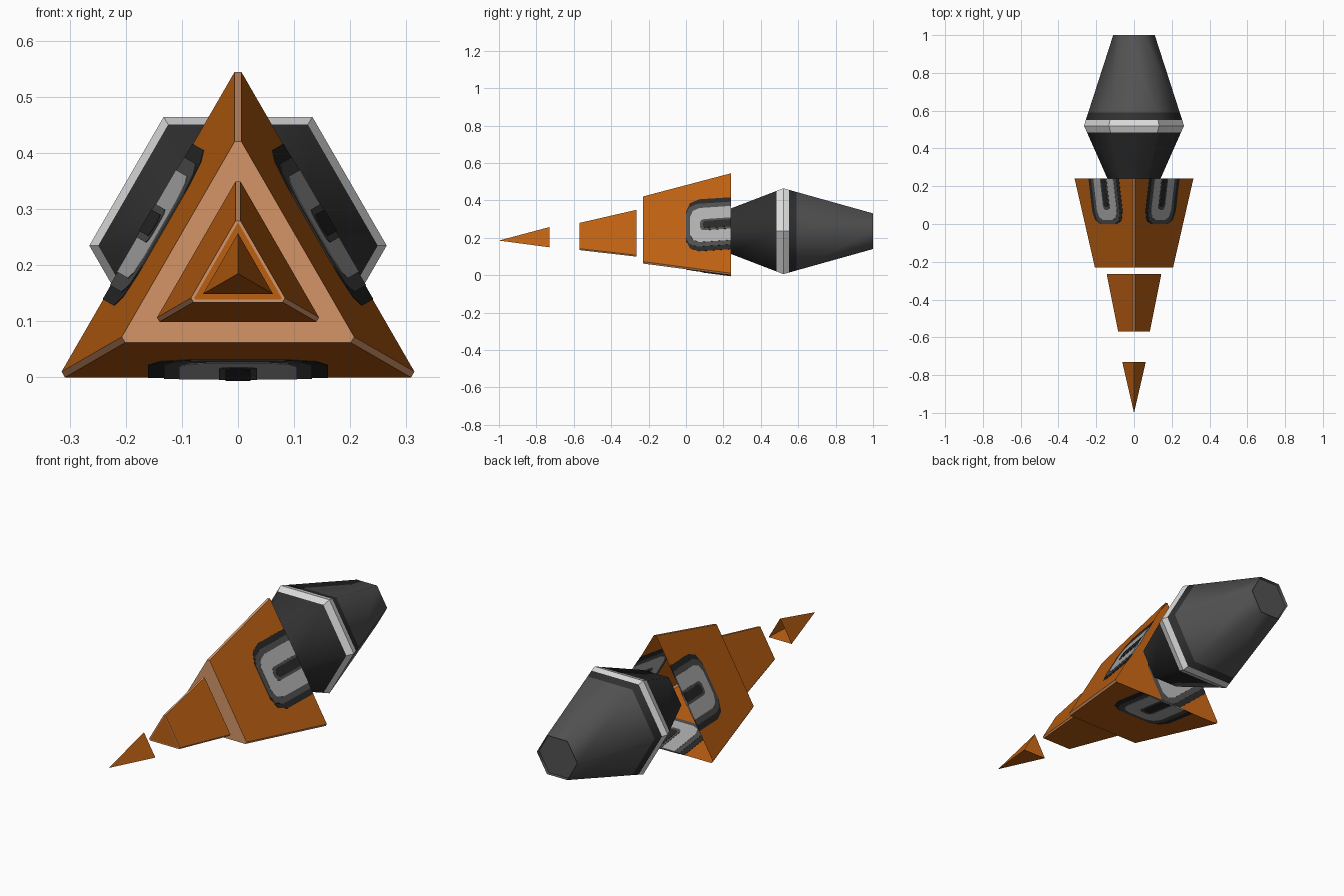
import bpy, bmesh, math
from mathutils import Vector

if "Cube" in bpy.data.objects:
    bpy.data.objects.remove(bpy.data.objects["Cube"])

ZC = 0.185          # axis height of the triangular hull
S3 = math.sqrt(3)


def material(name, r, g, b):
    m = bpy.data.materials.new(name)
    m.diffuse_color = (r, g, b, 1)
    m.use_nodes = True
    m.node_tree.nodes["Principled BSDF"].inputs["Base Color"].default_value = m.diffuse_color
    return m


ORANGE = material("orange", 0.50, 0.115, 0.006)
TAN = material("pale orange trim", 0.66, 0.30, 0.14)
BLACK = material("near black", 0.022, 0.022, 0.022)
DARK = material("dark grey", 0.075, 0.075, 0.075)
FRONT = material("engine charcoal", 0.030, 0.030, 0.030)
REAR = material("engine grey", 0.085, 0.085, 0.085)
LIGHT = material("light grey", 0.42, 0.42, 0.42)
WHITE = material("pale grey band", 0.72, 0.72, 0.72)


def finish(name, bm, mats):
    mesh = bpy.data.meshes.new(name)
    bm.to_mesh(mesh)
    bm.free()
    for m in mats:
        mesh.materials.append(m)
    ob = bpy.data.objects.new(name, mesh)
    bpy.context.collection.objects.link(ob)
    return ob


def triangle(r, y, c):
    """Triangle of inradius r with its corners chamfered by c."""
    corners = [Vector((2 * r * math.cos(a), y, ZC + 2 * r * math.sin(a)))
               for a in (math.radians(90 + 120 * k) for k in range(3))]
    pts = []
    for k in range(3):
        p = corners[k]
        for q in (corners[k - 1], corners[(k + 1) % 3]):
            pts.append(p + (q - p).normalized() * c)
    return pts


def hull_section(name, y0, r0, y1, r1, c, inner=None):
    """Tapered shell, open at the back, trimmed edges and closed front."""
    bm = bmesh.new()
    a = [bm.verts.new(p) for p in triangle(r0, y0, c)]
    b = [bm.verts.new(p) for p in triangle(r1, y1, c)]
    for i in range(6):
        j = (i + 1) % 6
        f = bm.faces.new((a[i], b[i], b[j], a[j]))
        f.material_index = 1 if i % 2 == 0 else 0
    cap = bm.faces.new(a)
    cap.material_index = 1
    bmesh.ops.recalc_face_normals(bm, faces=bm.faces[:])
    if inner:
        bmesh.ops.inset_individual(bm, faces=[cap], thickness=inner)
        cap.material_index = 0
    return finish(name, bm, [ORANGE, TAN])


# Hull
Y0, R0, Y1, R1 = -0.23, 0.123, 0.24, 0.185
hull_section("main_hull", Y0, R0, Y1, R1, 0.012)
hull_section("middle_hull", -0.57, 0.051, -0.265, 0.086, 0.009, 0.006)

# Hollow nose tip
bm = bmesh.new()
tip = bm.verts.new((0, -1, ZC))
ring = [bm.verts.new((0.072 * math.cos(a), -0.73, ZC + 0.072 * math.sin(a)))
        for a in (math.radians(90 + 120 * k) for k in range(3))]
for k in range(3):
    bm.faces.new((tip, ring[k], ring[(k + 1) % 3]))
bmesh.ops.recalc_face_normals(bm, faces=bm.faces[:])
finish("nose_tip", bm, [ORANGE])


def plate(name, angle, half, y0, corner, layer, mat):
    """Thin plate lying in a sloping hull face, rounded at its front end."""
    n = Vector((math.cos(angle), 0, math.sin(angle)))
    t = Vector((-n.z, 0, n.x))
    k = corner * 0.3
    right = [(half, Y1), (half, y0 + corner), (half - k, y0 + k), (half - corner, y0)]
    outline = right + [(-u, y) for u, y in reversed(right)]
    bm = bmesh.new()
    rings = []
    for off in (-layer * 0.0012, layer * 0.0012):
        vs = []
        for u, y in outline:
            r = R0 + (R1 - R0) * (y - Y0) / (Y1 - Y0) + off
            vs.append(bm.verts.new(Vector((0, y, ZC)) + n * r + t * u))
        rings.append(vs)
        bm.faces.new(vs)
    m = len(outline)
    for i in range(m):
        j = (i + 1) % m
        bm.faces.new((rings[0][i], rings[0][j], rings[1][j], rings[1][i]))
    bmesh.ops.recalc_face_normals(bm, faces=bm.faces[:])
    finish(name, bm, [mat])


# U-shaped vents on the three hull faces
for i, deg in enumerate((270, 30, 150)):
    a = math.radians(deg)
    plate(f"vent_surround_{i}", a, 0.160, 0.00, 0.07, 1, BLACK)
    plate(f"vent_frame_{i}", a, 0.132, 0.00, 0.06, 2, DARK)
    plate(f"vent_u_{i}", a, 0.105, 0.022, 0.05, 3, LIGHT)
    plate(f"vent_slot_edge_{i}", a, 0.034, 0.075, 0.02, 4, DARK)
    plate(f"vent_slot_{i}", a, 0.022, 0.09, 0.015, 5, BLACK)


def hex_section(name, rows, mat, cap_y=None):
    """Six-sided tapered section along y, rows of (y, radius)."""
    bm = bmesh.new()
    rings = [[bm.verts.new((r * math.cos(k * math.pi / 3), y,
                            0.235 + r * math.sin(k * math.pi / 3)))
              for k in range(6)] for y, r in rows]
    for p, q in zip(rings, rings[1:]):
        for k in range(6):
            j = (k + 1) % 6
            bm.faces.new((p[k], p[j], q[j], q[k])).smooth = len(rows) == 2
    if cap_y is not None:
        bm.faces.new(rings[cap_y])
    bmesh.ops.recalc_face_normals(bm, faces=bm.faces[:])
    return finish(name, bm, [mat])


# Engine: front cone, pale band, dark ring, rear cone with recessed end
def rear_r(y):
    return 0.265 - (y - 0.52) * 0.155 / 0.48


hex_section("engine_front", [(0.23, 0.136), (0.485, 0.249)], FRONT, 0)
hex_section("engine_band", [(0.485, 0.249), (0.52, 0.265), (0.55, rear_r(0.55))], WHITE)
hex_section("engine_ring", [(0.55, rear_r(0.55)), (0.59, rear_r(0.59))], FRONT)
hex_section("engine_rear", [(0.59, rear_r(0.59)), (1.0, 0.11)], REAR)
hex_section("engine_end", [(1.0, 0.11), (0.985, 0.108)], REAR, 1)
